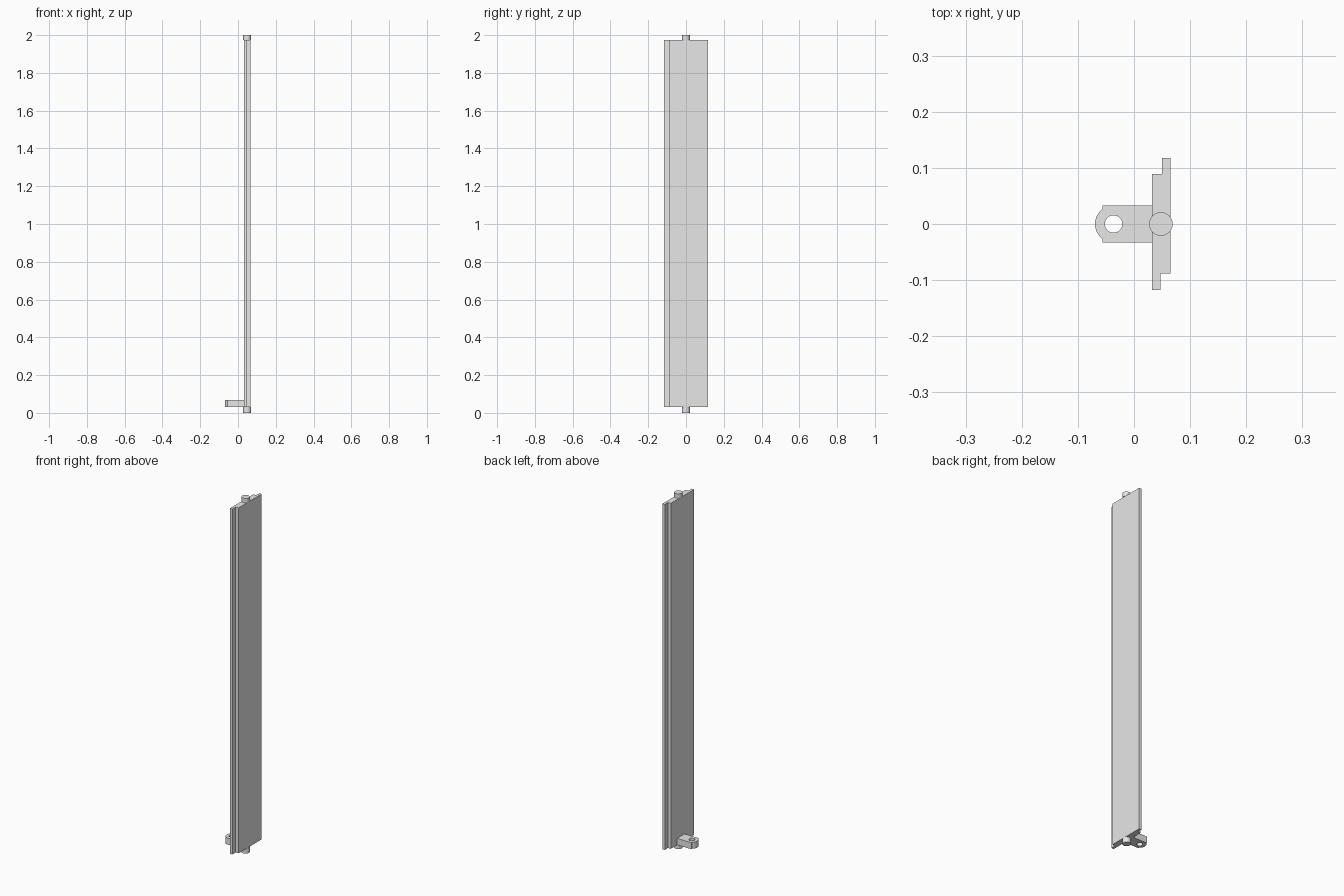
import bpy, bmesh
from math import sin, cos, asin, pi

cube = bpy.data.objects.get("Cube")
if cube:
    bpy.data.objects.remove(cube, do_unlink=True)

grey = bpy.data.materials.new("light_grey")
grey.use_nodes = True
grey.diffuse_color = (0.8, 0.8, 0.8, 1)
grey.node_tree.nodes["Principled BSDF"].inputs["Base Color"].default_value = (0.8, 0.8, 0.8, 1)


def circle(cx, radius, start=0, sweep=2 * pi, n=48):
    return [(cx + radius * cos(start + sweep * i / n), radius * sin(start + sweep * i / n))
            for i in range(n + (sweep < 2 * pi))]


def prism(name, outline, z0, z1):
    """Extrude a plan outline from z0 up to z1."""
    bm = bmesh.new()
    base = bm.faces.new([bm.verts.new((x, y, z0)) for x, y in outline])
    top = bmesh.ops.extrude_face_region(bm, geom=[base], use_keep_orig=True)["geom"]
    bmesh.ops.translate(bm, vec=(0, 0, z1 - z0),
                        verts=[v for v in top if isinstance(v, bmesh.types.BMVert)])
    bmesh.ops.recalc_face_normals(bm, faces=bm.faces)
    mesh = bpy.data.meshes.new(name)
    bm.to_mesh(mesh)
    bm.free()
    mesh.materials.append(grey)
    obj = bpy.data.objects.new(name, mesh)
    bpy.context.collection.objects.link(obj)
    return obj


def smooth(obj):
    bpy.ops.object.select_all(action="DESELECT")
    obj.select_set(True)
    bpy.context.view_layer.objects.active = obj
    bpy.ops.object.shade_smooth_by_angle()


bottom, top = 0.03, 1.975
back, face = 0.032, 0.065

# Slat with a half-thickness overlap lip along each long edge
prism("slat", [(back, -0.1175), (0.047, -0.1175), (0.047, -0.088), (face, -0.088),
               (face, 0.1175), (0.05, 0.1175), (0.05, 0.089), (back, 0.089)], bottom, top)

# Pivot pins at both ends
for name, z0, z1 in (("lower_pin", 0, bottom), ("upper_pin", top, 2)):
    smooth(prism(name, circle(0.048, 0.021), z0, z1))

# Control arm: square shoulders with a rounded nose
nose_x, nose_r, half, shoulder = -0.0365, 0.033, 0.033, -0.056
a = asin((nose_x - shoulder) / nose_r)
nose = circle(nose_x, nose_r, pi / 2 + a, pi - 2 * a)
arm = prism("control_arm", [(back, -half), (back, half), (shoulder, half)] + nose
            + [(shoulder, -half)], bottom, 0.067)

# Link hole through the arm
cutter = prism("hole_cutter", circle(nose_x, 0.0155), 0, 0.1)
cutter.hide_render = True
cut = arm.modifiers.new("hole", "BOOLEAN")
cut.operation, cut.object, cut.solver = "DIFFERENCE", cutter, "EXACT"
bpy.context.view_layer.objects.active = arm
bpy.ops.object.modifier_apply(modifier=cut.name)
bpy.data.objects.remove(cutter, do_unlink=True)
smooth(arm)
